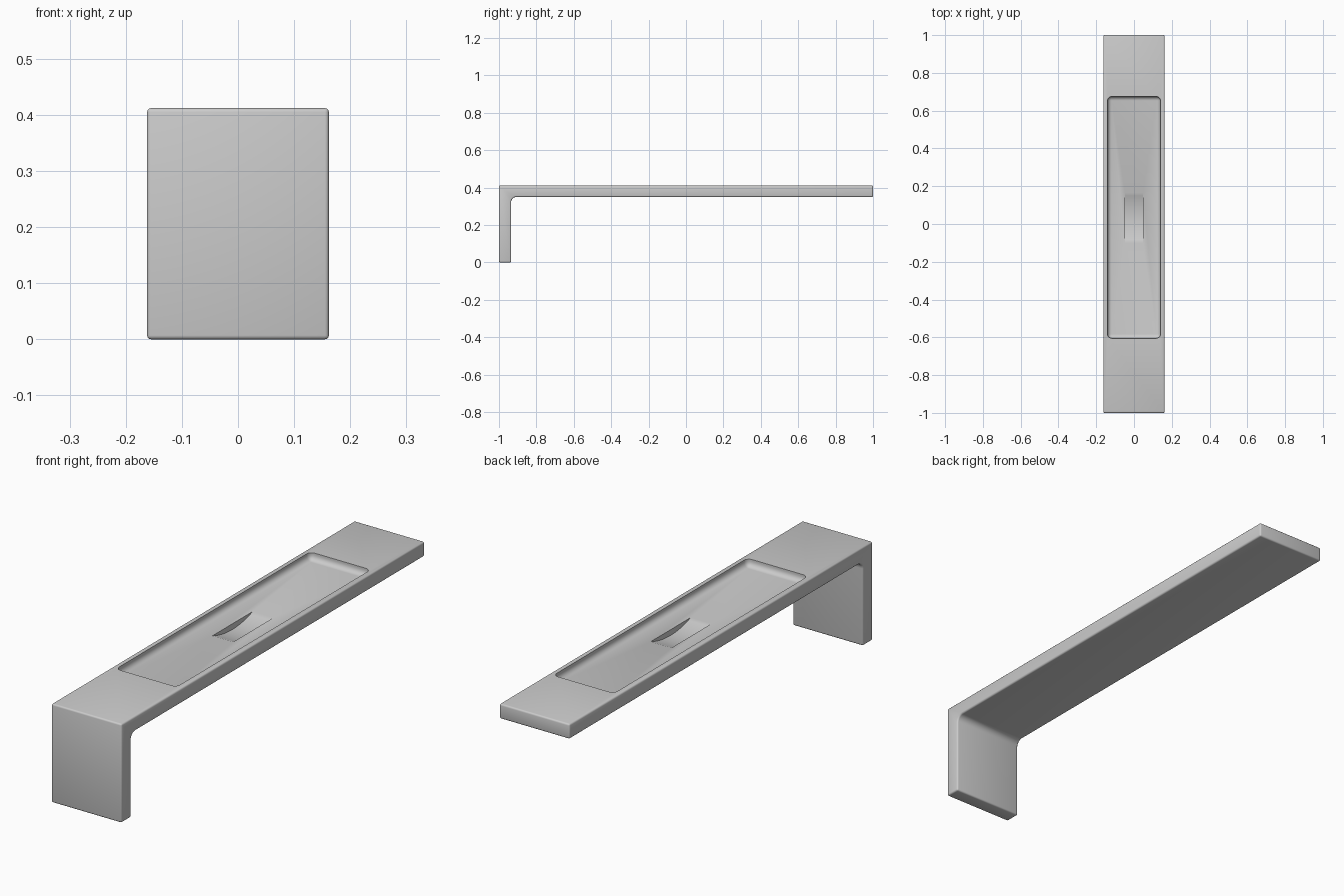
import bpy, bmesh, math

if "Cube" in bpy.data.objects:
    bpy.data.objects.remove(bpy.data.objects["Cube"])


def prism(name, profile, half_width):
    """Extrude a (y, z) profile along x, centred on x = 0."""
    bm = bmesh.new()
    face = bm.faces.new([bm.verts.new((-half_width, y, z)) for y, z in profile])
    ext = bmesh.ops.extrude_face_region(bm, geom=[face])["geom"]
    verts = [g for g in ext if isinstance(g, bmesh.types.BMVert)]
    bmesh.ops.translate(bm, verts=verts, vec=(2 * half_width, 0, 0))
    bmesh.ops.recalc_face_normals(bm, faces=bm.faces)
    mesh = bpy.data.meshes.new(name)
    bm.to_mesh(mesh)
    bm.free()
    obj = bpy.data.objects.new(name, mesh)
    bpy.context.collection.objects.link(obj)
    return obj


def apply_all(obj):
    bpy.ops.object.select_all(action="DESELECT")
    bpy.context.view_layer.objects.active = obj
    obj.select_set(True)
    for mod in list(obj.modifiers):
        bpy.ops.object.modifier_apply(modifier=mod.name)


def bevel(obj, width, segments):
    mod = obj.modifiers.new("bevel", "BEVEL")
    mod.width, mod.segments = width, segments
    mod.limit_method, mod.angle_limit = "ANGLE", math.radians(40)
    apply_all(obj)


def cut(obj, cutter):
    mod = obj.modifiers.new("cut", "BOOLEAN")
    mod.operation, mod.solver, mod.object = "DIFFERENCE", "EXACT", cutter
    apply_all(obj)
    bpy.data.objects.remove(cutter)


# L-shaped body with a filleted inner corner
LEG_Y, UNDER_Z, TOP_Z, R = -0.935, 0.35, 0.412, 0.028
fillet = [(LEG_Y + R - R * math.cos(a), UNDER_Z - R + R * math.sin(a))
          for a in (math.radians(15 * i) for i in range(7))]
body = prism("handle_body", [(-1, 0), (LEG_Y, 0)] + fillet
             + [(1, UNDER_Z), (1, TOP_Z), (-1, TOP_Z)], 0.162)
bevel(body, 0.007, 3)

# Long shallow tray in the top, rounded at its corners and floor
FLOOR_Z = 0.382
tray = prism("tray_cutter", [(-0.605, FLOOR_Z), (0.675, FLOOR_Z),
                             (0.675, 0.5), (-0.605, 0.5)], 0.14)
bevel(tray, 0.022, 5)
cut(body, tray)

# Scooped finger pocket in the tray floor
MID, HALF, DEPTH, N = 0.0325, 0.1325, 0.024, 16
radius = (HALF ** 2 + DEPTH ** 2) / (2 * DEPTH)
span = math.asin(HALF / radius)
arc = []
for i in range(N + 1):
    a = -span + 2 * span * i / N
    arc.append((MID + radius * math.sin(a),
                FLOOR_Z - DEPTH + radius * (1 - math.cos(a))))
pocket = prism("pocket_cutter", arc + [(MID + HALF, 0.45), (MID - HALF, 0.45)], 0.048)
cut(body, pocket)

bpy.ops.object.shade_smooth_by_angle(angle=math.radians(32))
